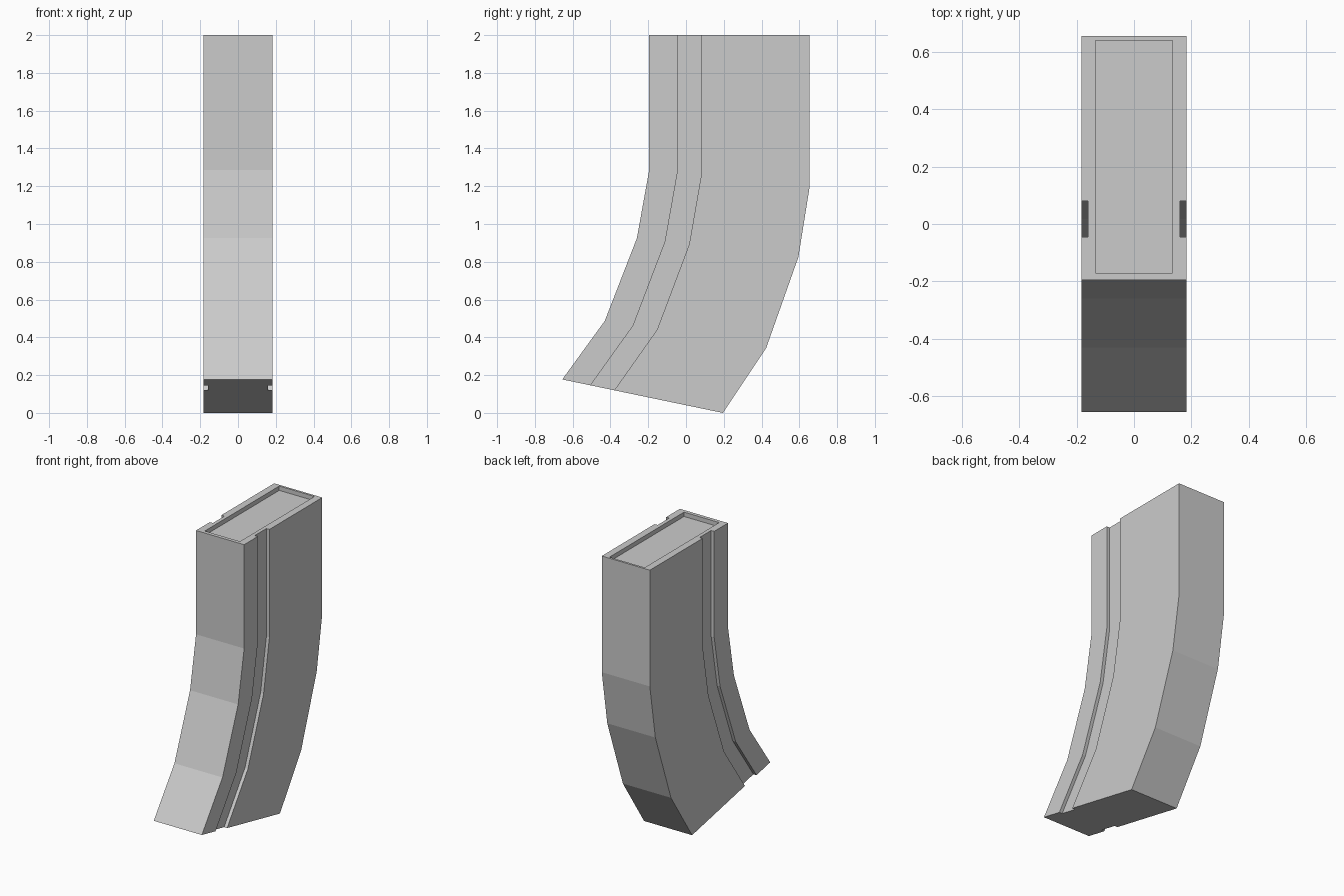
import bpy, bmesh
from mathutils import Vector

if "Cube" in bpy.data.objects:
    bpy.data.objects.remove(bpy.data.objects["Cube"])

HALF_W, GROOVE_X = 0.183, 0.16
GROOVE_START, GROOVE_END = 0.176, 0.324   # fractions from front to back

# front and back edge (y, z) at each bend, top to bottom
STATIONS = [((-0.195, 2.0), (0.655, 2.0)),
            ((-0.195, 1.285), (0.655, 1.20)),
            ((-0.26, 0.925), (0.595, 0.825)),
            ((-0.43, 0.487), (0.425, 0.345)),
            ((-0.655, 0.177), (0.195, 0.0))]


def section(front, back):
    """Closed outline of the body with a groove on each side."""
    f, b = Vector(front), Vector(back)
    p, q = f.lerp(b, GROOVE_START), f.lerp(b, GROOVE_END)
    right = [(HALF_W, *f), (HALF_W, *p), (GROOVE_X, *p),
             (GROOVE_X, *q), (HALF_W, *q), (HALF_W, *b)]
    return right + [(-x, y, z) for x, y, z in reversed(right)]


# Curved magazine body
bm = bmesh.new()
rings = [[bm.verts.new(c) for c in section(*s)] for s in STATIONS]
for up, low in zip(rings, rings[1:]):
    for i in range(len(up)):
        j = (i + 1) % len(up)
        bm.faces.new((up[i], up[j], low[j], low[i]))
bm.faces.new(rings[0])
bm.faces.new(rings[-1])
bmesh.ops.recalc_face_normals(bm, faces=bm.faces)
mesh = bpy.data.meshes.new("magazine_body")
bm.to_mesh(mesh)
bm.free()
body = bpy.data.objects.new("magazine_body", mesh)
bpy.context.collection.objects.link(body)

# Shallow recess in the top
bpy.ops.mesh.primitive_cube_add(size=1, location=(0, 0.235, 2.0))
cutter = bpy.context.object
cutter.name = "recess_cutter"
cutter.scale = (0.268, 0.81, 0.06)
cutter.hide_render = True
cut = body.modifiers.new("top_recess", 'BOOLEAN')
cut.operation = 'DIFFERENCE'
cut.solver = 'EXACT'
cut.object = cutter
bpy.context.view_layer.update()
bpy.context.view_layer.objects.active = body
bpy.ops.object.modifier_apply(modifier=cut.name)
bpy.data.objects.remove(cutter)
